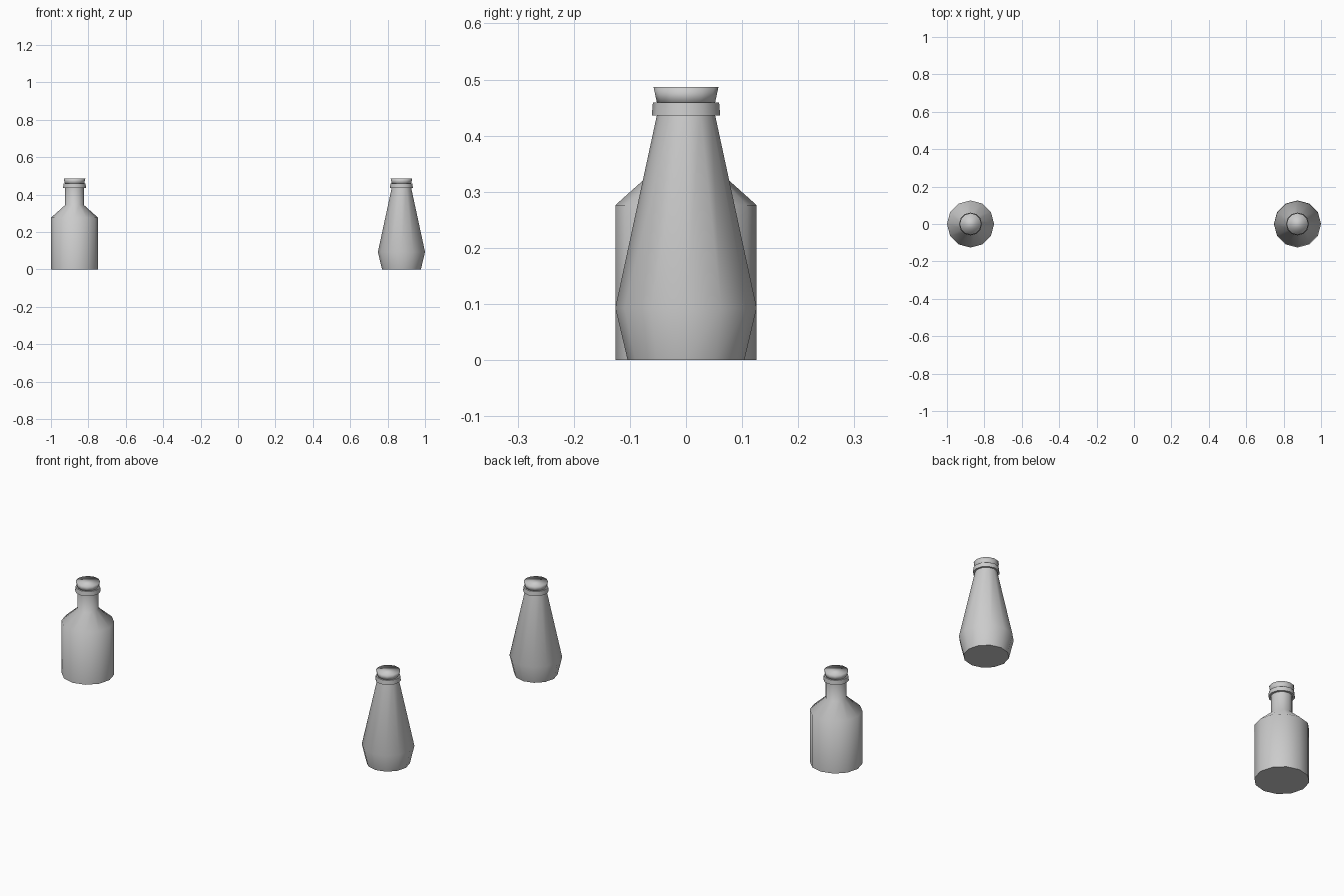
import bpy, bmesh, math

if "Cube" in bpy.data.objects:
    bpy.data.objects.remove(bpy.data.objects["Cube"])

SIDES = 12


def lathe(name, profile, x, angle):
    """Revolve a (radius, z) profile about the vertical axis and cap both ends."""
    bm = bmesh.new()
    rings = []
    for r, z in profile:
        rings.append([bm.verts.new((r * math.cos(2 * math.pi * i / SIDES),
                                    r * math.sin(2 * math.pi * i / SIDES), z))
                      for i in range(SIDES)])
    for low, high in zip(rings, rings[1:]):
        for i in range(SIDES):
            j = (i + 1) % SIDES
            bm.faces.new((low[i], low[j], high[j], high[i]))
    bm.faces.new(rings[0][::-1])
    bm.faces.new(rings[-1])
    # smooth faces, sharp only where the profile bends hard
    bm.normal_update()
    for f in bm.faces:
        f.smooth = True
    for e in bm.edges:
        e.smooth = e.calc_face_angle(0) < math.radians(angle)
    mesh = bpy.data.meshes.new(name)
    bm.to_mesh(mesh)
    bm.free()
    obj = bpy.data.objects.new(name, mesh)
    obj.location.x = x
    bpy.context.collection.objects.link(obj)
    return obj


# glass bodies: straight-sided with shoulder, and tapered
bodies = {
    "round_bottle": (-0.874, [(0.126, 0), (0.126, 0.276), (0.05, 0.344), (0.05, 0.45)]),
    "tapered_bottle": (0.874, [(0.104, 0), (0.126, 0.093), (0.052, 0.436), (0.05, 0.45)]),
}

for name, (x, profile) in bodies.items():
    lathe(name + "_body", profile, x, 60)
    # lip ring around the mouth
    lathe(name + "_lip", [(0.061, 0.436), (0.059, 0.459)], x, 60)
    # cork, widening towards a flat top
    lathe(name + "_cork", [(0.051, 0.455), (0.058, 0.487)], x, 150)
